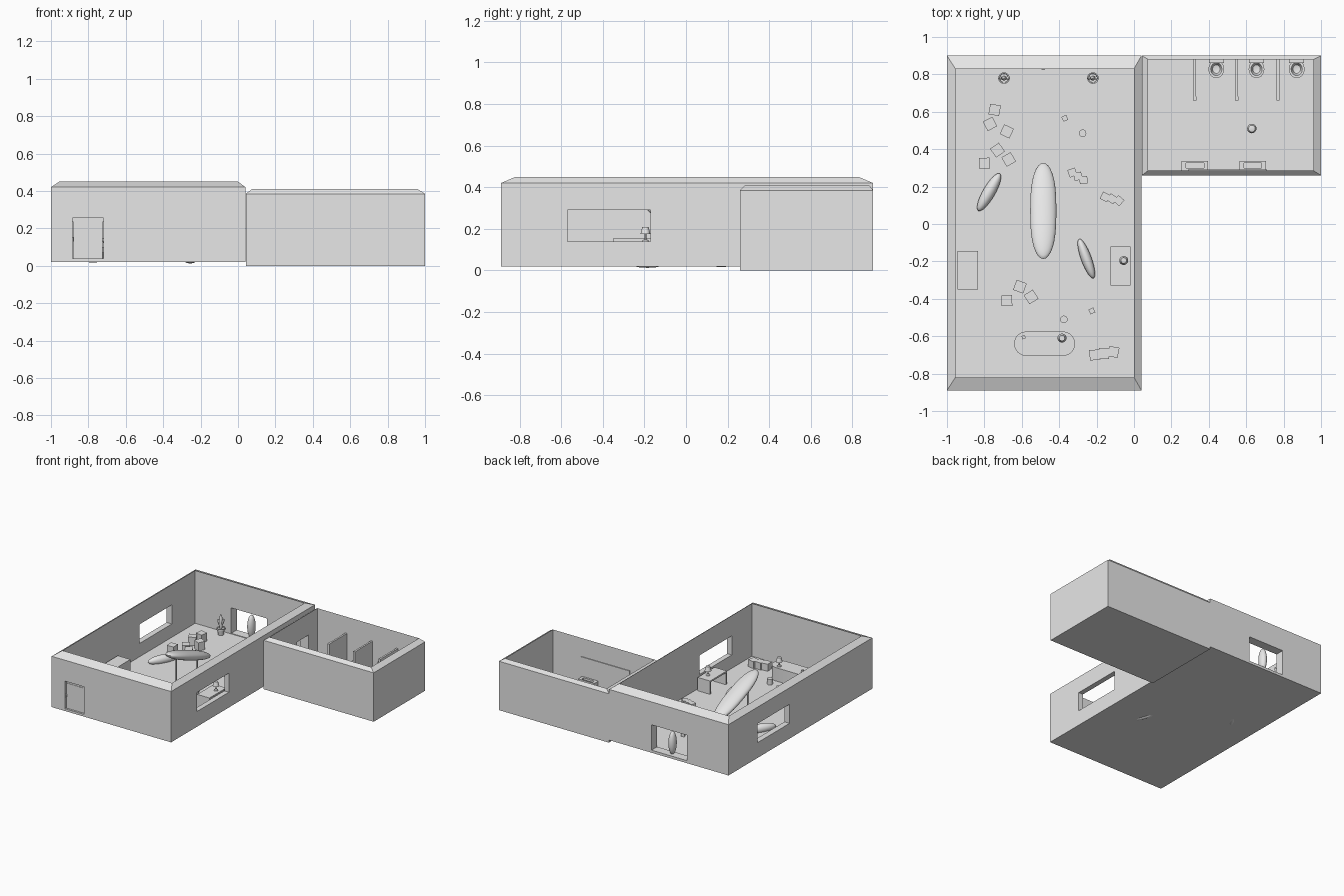
import bpy, bmesh, math
from mathutils import Matrix, Vector

if "Cube" in bpy.data.objects:
    bpy.data.objects.remove(bpy.data.objects["Cube"], do_unlink=True)

grey = bpy.data.materials.new("plain_grey")
grey.use_nodes = True
grey.diffuse_color = (0.8, 0.8, 0.8, 1)
grey.node_tree.nodes["Principled BSDF"].inputs["Base Color"].default_value = (0.8, 0.8, 0.8, 1)

FLOOR = 0.035
DESK = 0.14


def finish(name, bm, smooth=False):
    bmesh.ops.recalc_face_normals(bm, faces=bm.faces)
    mesh = bpy.data.meshes.new(name)
    bm.to_mesh(mesh)
    bm.free()
    mesh.materials.append(grey)
    obj = bpy.data.objects.new(name, mesh)
    bpy.context.collection.objects.link(obj)
    if smooth:
        bpy.ops.object.select_all(action='DESELECT')
        obj.select_set(True)
        bpy.context.view_layer.objects.active = obj
        bpy.ops.object.shade_smooth_by_angle(angle=math.radians(40))
    return obj


def box(name, x0, x1, y0, y1, z0, z1):
    bm = bmesh.new()
    size = Matrix.Diagonal((x1 - x0, y1 - y0, z1 - z0, 1))
    mid = Matrix.Translation(((x0 + x1) / 2, (y0 + y1) / 2, (z0 + z1) / 2))
    bmesh.ops.create_cube(bm, size=1, matrix=mid @ size)
    return finish(name, bm)


def block(name, x, y, size, turn, z0=FLOOR, height=None):
    obj = box(name, -size / 2, size / 2, -size / 2, size / 2, 0, height or size)
    obj.location = (x, y, z0)
    obj.rotation_euler.z = math.radians(turn)
    return obj


def lathe(name, x, y, z, profile, steps=20):
    bm = bmesh.new()
    verts = [bm.verts.new((r, 0, h)) for r, h in profile]
    edges = [bm.edges.new(pair) for pair in zip(verts, verts[1:])]
    bmesh.ops.spin(bm, geom=verts + edges, axis=(0, 0, 1), cent=(0, 0, 0),
                   angle=math.tau, steps=steps)
    bmesh.ops.remove_doubles(bm, verts=bm.verts, dist=0.0001)
    obj = finish(name, bm, True)
    obj.location = (x, y, z)
    return obj


def ellipsoid(name, place, radii, turn=(0, 0, 0), blunt=1.0):
    bm = bmesh.new()
    bmesh.ops.create_uvsphere(bm, u_segments=32, v_segments=16, radius=1)
    for v in bm.verts:
        v.co.y = math.copysign(abs(v.co.y) ** blunt, v.co.y)
        v.co = Vector(a * b for a, b in zip(v.co, radii))
    obj = finish(name, bm, True)
    obj.location = place
    obj.rotation_euler = [math.radians(a) for a in turn]
    return obj


# Open-topped room with a sloping rim: bottom, shoulder, inner rim, floor rings
def room(name, outer, inner, bottom, shoulder, top, floor):
    bm = bmesh.new()
    rings = []
    for (x0, x1, y0, y1), z in ((outer, bottom), (outer, shoulder), (inner, top), (inner, floor)):
        rings.append([bm.verts.new((x, y, z)) for x, y in ((x0, y0), (x1, y0), (x1, y1), (x0, y1))])
    for low, high in zip(rings, rings[1:]):
        for i in range(4):
            j = (i + 1) % 4
            bm.faces.new((low[i], low[j], high[j], high[i]))
    bm.faces.new(rings[0])
    bm.faces.new(rings[-1])
    return finish(name, bm)


def cut(target, *bounds):
    cutter = box("cutter", *bounds)
    cutter.hide_render = True
    mod = target.modifiers.new("opening", 'BOOLEAN')
    mod.operation = 'DIFFERENCE'
    mod.solver = 'EXACT'
    mod.object = cutter
    bpy.ops.object.select_all(action='DESELECT')
    target.select_set(True)
    bpy.context.view_layer.objects.active = target
    bpy.ops.object.modifier_apply(modifier=mod.name)
    bpy.data.objects.remove(cutter, do_unlink=True)


main = room("main_room", (-1, 0.04, -0.89, 0.9), (-0.955, 0, -0.82, 0.83), 0.02, 0.42, 0.45, FLOOR)
annex = room("washroom", (0.042, 1, 0.26, 0.9), (0.075, 0.96, 0.285, 0.88), 0, 0.385, 0.41, 0.02)

# Windows, doorways and the back opening
cut(main, -0.05, 0.1, -0.57, -0.17, DESK, 0.29)
cut(main, -1.1, -0.9, 0.14, 0.54, DESK, 0.29)
cut(main, -0.64, -0.33, 0.75, 1, 0.04, 0.24)
cut(main, -0.885, -0.72, -1, -0.75, 0.038, 0.255)
cut(main, -0.05, 0.1, 0.63, 0.77, 0.04, 0.24)
cut(annex, 0, 0.1, 0.63, 0.77, 0.04, 0.24)

# Front door
box("front_door_panel", -0.88, -0.725, -0.875, -0.86, 0.038, 0.235)
box("front_door_header", -0.885, -0.72, -0.872, -0.85, 0.235, 0.255)
box("front_door_handle", -0.882, -0.876, -0.885, -0.87, 0.13, 0.15)

# Boards: two lying, one standing in the back opening, one tilted on a post
ellipsoid("left_floor_board", (-0.775, 0.17, 0.052), (0.033, 0.115, 0.035), (0, 0, -30))
ellipsoid("right_floor_board", (-0.255, -0.185, 0.048), (0.028, 0.112, 0.035), (0, 0, 20))
ellipsoid("standing_board", (-0.485, 0.86, 0.125), (0.028, 0.035, 0.09))
ellipsoid("display_board", (-0.485, 0.07, 0.2), (0.07, 0.275, 0.035), (-21, 0, 0), 0.75)
for y, top in ((-0.08, 0.24), (0.18, 0.15)):
    lathe("display_post", -0.485, y, FLOOR, [(0, 0), (0.007, 0), (0.007, top - FLOOR), (0, top - FLOOR)], 10)

# Potted cacti
for x in (-0.695, -0.22):
    lathe("plant_pot", x, 0.78, FLOOR,
          [(0, 0), (0.02, 0), (0.026, 0.04), (0.031, 0.04), (0.031, 0.052), (0.025, 0.052), (0.023, 0.045), (0, 0.045)])
    ellipsoid("cactus_stem", (x, 0.78, 0.13), (0.013, 0.013, 0.065))
    ellipsoid("cactus_left_arm", (x + 0.018, 0.78, 0.14), (0.008, 0.008, 0.028), (0, 20, 0))
    ellipsoid("cactus_right_arm", (x - 0.018, 0.78, 0.125), (0.008, 0.008, 0.025), (0, -20, 0))

# Cube seats scattered in groups
for x, y, turn in ((-0.745, 0.61, -10), (-0.77, 0.535, 28), (-0.68, 0.495, -25),
                   (-0.73, 0.395, 35), (-0.8, 0.325, 3), (-0.67, 0.345, 30),
                   (-0.61, -0.335, -20), (-0.68, -0.41, 2), (-0.55, -0.39, 32)):
    block("cube_seat", x, y, 0.057, turn, height=0.065)

# Rows of smaller boxes
for x, y, dx, dy, size, turn in ((-0.33, 0.275, 0.03, -0.02, 0.042, 20),
                                 (-0.155, 0.145, 0.037, -0.01, 0.042, -25),
                                 (-0.21, -0.7, 0.05, 0.008, 0.055, 5)):
    for i in range(3):
        block("small_box", x + i * dx, y + i * dy, size, turn - i * 8)

# Round stools and little floor items
for x, y in ((-0.275, 0.485), (-0.375, -0.51)):
    lathe("round_stool", x, y, FLOOR, [(0, 0), (0.02, 0), (0.02, 0.045), (0, 0.045)])
for x, y in ((-0.37, 0.565), (-0.225, -0.465)):
    block("floor_item", x, y, 0.028, 25, height=0.05)

# Low cabinet against the left wall
box("cabinet", -0.945, -0.835, -0.35, -0.145, FLOOR, 0.155)

# Desk by the window
box("desk_top", -0.125, -0.018, -0.33, -0.12, DESK - 0.012, DESK)
for y in (-0.33, -0.132):
    box("desk_side", -0.125, -0.018, y, y + 0.012, FLOOR, DESK - 0.012)

# Stadium-shaped counter
bm = bmesh.new()
outline = []
for i in range(32):
    a = math.tau * (i + 0.5) / 32
    outline.append(bm.verts.new((-0.478 + math.copysign(0.098, math.cos(a)) + 0.065 * math.cos(a),
                                 -0.64 + 0.065 * math.sin(a), FLOOR)))
base = bm.faces.new(outline)
raised = bmesh.ops.extrude_face_region(bm, geom=[base])["geom"]
bmesh.ops.translate(bm, vec=(0, 0, DESK - FLOOR), verts=[g for g in raised if isinstance(g, bmesh.types.BMVert)])
if not any(f.calc_center_median().z < FLOOR + 0.001 for f in bm.faces):
    bm.faces.new(outline)
finish("counter", bm, True)
block("counter_item", -0.59, -0.605, 0.018, 20, DESK, 0.025)

# Table lamps
for x, y in ((-0.055, -0.195), (-0.385, -0.61)):
    lathe("table_lamp", x, y, DESK,
          [(0, 0), (0.016, 0), (0.014, 0.006), (0.004, 0.01), (0.004, 0.035),
           (0.024, 0.035), (0.015, 0.07), (0, 0.07)])

# Washroom stalls and toilets
for x in (0.325, 0.55, 0.77):
    box("stall_wall", x - 0.007, x + 0.007, 0.665, 0.88, 0.04, 0.28)
    box("stall_post", x - 0.009, x + 0.009, 0.66, 0.682, 0.02, 0.28)
for x in (0.44, 0.655, 0.87):
    bowl = lathe("toilet_bowl", x, 0.828, 0.02,
                 [(0, 0), (0.024, 0), (0.02, 0.03), (0.042, 0.075), (0.03, 0.075), (0.02, 0.05), (0, 0.045)])
    bowl.scale.y = 1.15
    box("toilet_tank", x - 0.04, x + 0.04, 0.86, 0.88, 0.07, 0.14)

# Sinks with a long mirror
for x in (0.325, 0.635):
    sink = box("sink", x - 0.07, x + 0.07, 0.285, 0.337, 0.07, 0.11)
    cut(sink, x - 0.048, x + 0.048, 0.3, 0.327, 0.085, 0.2)
box("mirror", 0.29, 0.71, 0.285, 0.291, 0.15, 0.265)

# Waste bin
lathe("waste_bin", 0.63, 0.51, 0.02, [(0, 0), (0.02, 0), (0.025, 0.045), (0.018, 0.06), (0, 0.065)])
